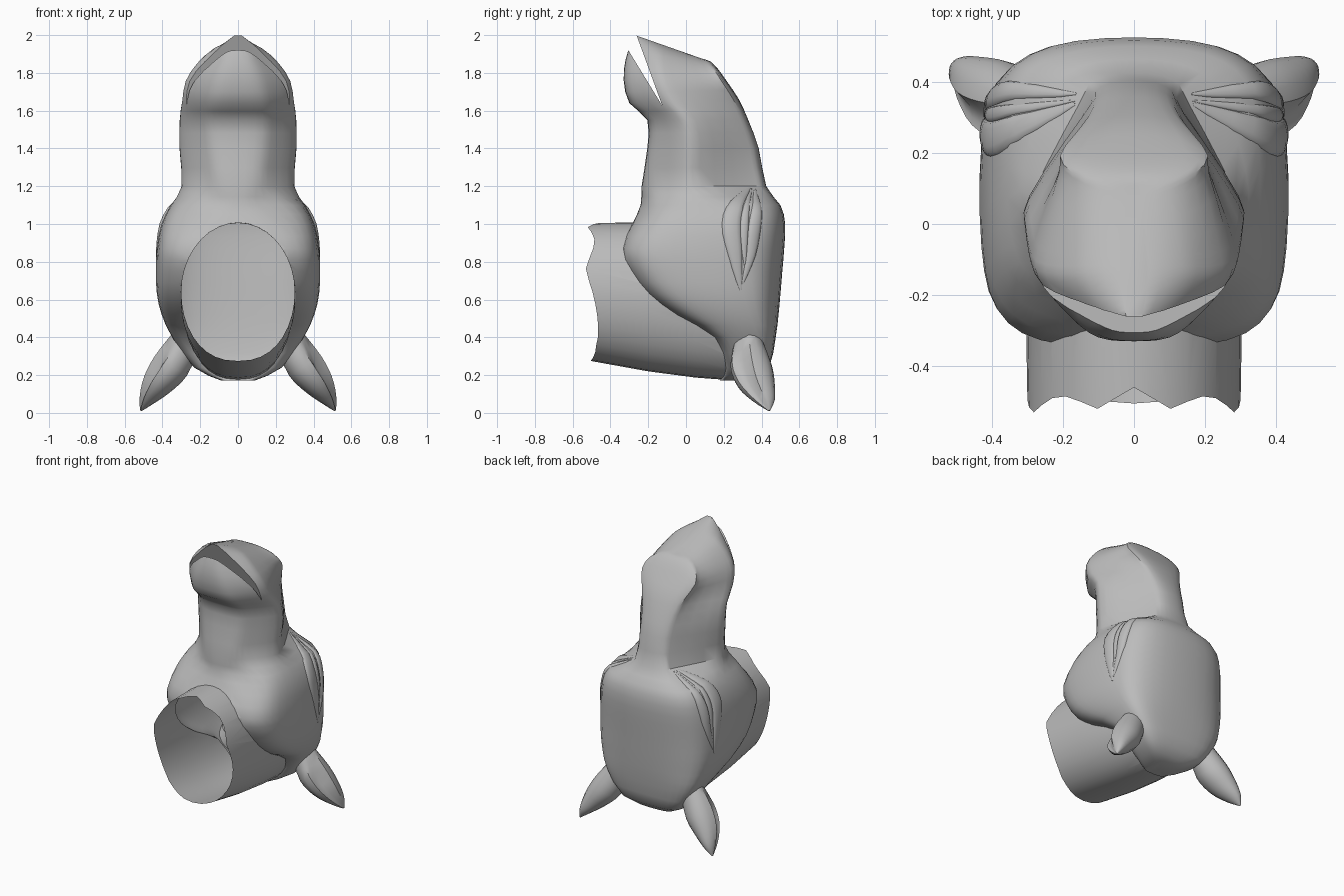
import bpy, bmesh, math
from mathutils import Vector

old = bpy.data.objects.get("Cube")
if old:
    bpy.data.objects.remove(old, do_unlink=True)

grey = bpy.data.materials.new("plain grey")
grey.use_nodes = True
colour = (0.5, 0.5, 0.5, 1)
grey.diffuse_color = colour
grey.node_tree.nodes["Principled BSDF"].inputs["Base Color"].default_value = colour


def catmull(pts, n, closed):
    """Smooth a list of points (any dimension) with n steps per span."""
    out, m = [], len(pts)
    get = (lambda i: pts[i % m]) if closed else (lambda i: pts[max(0, min(m - 1, i))])
    for i in range(m if closed else m - 1):
        a, b, c, d = (get(i + k) for k in (-1, 0, 1, 2))
        for s in range(n):
            t = s / n
            out.append([0.5 * (2 * q + (r - p) * t + (2 * p - 5 * q + 4 * r - u) * t * t
                               + (3 * q - p - 3 * r + u) * t ** 3)
                        for p, q, r, u in zip(a, b, c, d)])
    if not closed:
        out.append(list(pts[-1]))
    return out


def loft(name, rings):
    """Closed solid through rings of equal point count."""
    bm = bmesh.new()
    loops = [[bm.verts.new(p) for p in ring] for ring in rings]
    n = len(loops[0])
    for a, b in zip(loops, loops[1:]):
        for i in range(n):
            bm.faces.new((a[i], a[(i + 1) % n], b[(i + 1) % n], b[i]))
    bm.faces.new(loops[0])
    bm.faces.new(loops[-1])
    bmesh.ops.recalc_face_normals(bm, faces=bm.faces)
    me = bpy.data.meshes.new(name)
    bm.to_mesh(me)
    bm.free()
    me.materials.append(grey)
    ob = bpy.data.objects.new(name, me)
    bpy.context.collection.objects.link(ob)
    return ob


def activate(ob):
    bpy.ops.object.select_all(action='DESELECT')
    ob.select_set(True)
    bpy.context.view_layer.objects.active = ob


def smooth(ob, angle=38):
    activate(ob)
    bpy.ops.object.shade_smooth_by_angle(angle=math.radians(angle))


def combine(ob, other, operation):
    mod = ob.modifiers.new("combine", 'BOOLEAN')
    mod.operation, mod.object, mod.solver = operation, other, 'EXACT'
    activate(ob)
    bpy.ops.object.modifier_apply(modifier=mod.name)
    bpy.data.objects.remove(other, do_unlink=True)


# Head sections: z front, z back, y front, y back, half width, front flat, back flat
skull = [
    (.172, .172, .18, .35, .09, .05, .05),
    (.24, .24, .20, .44, .23, .14, .15),
    (.40, .40, .14, .475, .345, .22, .21),
    (.52, .52, -.07, .49, .40, .25, .23),
    (.63, .63, -.22, .50, .425, .26, .24),
    (.75, .75, -.31, .51, .43, .26, .24),
    (.87, .87, -.345, .52, .425, .26, .24),
    (1.0, 1.0, -.285, .525, .40, .21, .23),
    (1.1, 1.1, -.24, .50, .35, .10, .20),
]
muzzle = [
    (1.2, 1.2, -.235, .425, .285, .10, .11),
    (1.4, 1.4, -.205, .385, .295, .12, .09),
    (1.55, 1.55, -.205, .33, .295, .13, .11),
    (1.64, 1.66, -.30, .28, .285, .12, .15),
    (1.76, 1.75, -.33, .22, .268, .10, .19),
    (1.87, 1.82, -.32, .17, .208, .07, .16),
    (1.96, 1.86, -.29, .13, .13, .05, .09),
    (2.0, 1.87, -.27, .10, .04, .02, .02),
]
# Cheeks and brow are full and square, the muzzle tapers to a narrow bridge
sections = [s + (.75, .64, .78) for s in skull] + [s + (.45, .48, .27) for s in muzzle]


def head_ring(zf, zb, yf, yb, w, wf, wb, full, rear, brow):
    d = yb - yf
    half = [(wb, yb - .03 * d), (wb + brow * (w - wb), yb - .14 * d),
            (w, yf + rear * d), (w, yf + .32 * d),
            (wf + full * (w - wf), yf + .12 * d), (wf, yf + .02 * d)]
    flat = [(0, yb)] + half + [(0, yf)] + [(-x, y) for x, y in reversed(half)]
    return [(x, y, zf + (zb - zf) * (y - yf) / d) for x, y in catmull(flat, 3, True)]


head = loft("head", [head_ring(*s) for s in catmull(sections, 2, False)])

# Neck: hollow tube with a ragged open end, (y, z bottom, z top, half width)
ragged = [-.505, -.5, -.49, -.48, -.475, -.465, -.465, -.47, -.48, -.495,
          -.515, -.53, -.51, -.49, -.485, -.5, -.52, -.49, -.46]
neck_rings = []
for k, (y, z0, z1, w) in enumerate([(-.48, .60, .68, .04), (-.495, .275, 1.005, .30),
                                    (-.2, .22, 1.01, .305), (.05, .187, .97, .295),
                                    (.25, .172, .90, .275), (.38, .23, .75, .20)]):
    ring = []
    for i in range(36):
        a = math.tau * i / 36
        c, s = math.cos(a), math.sin(a)
        edge = ragged[round(math.degrees(math.asin(s)) / 10) + 9]
        p = 0.85 if s < 0 else 1.0
        ring.append((w * math.copysign(abs(c) ** p, c), edge if k == 1 else y,
                     (z0 + z1) / 2 + (z1 - z0) / 2 * s))
    neck_rings.append(ring)
combine(head, loft("neck", neck_rings), 'UNION')

# Mouth: a wedge cut between the lips
wedge = [(-.125, 1.625), (-.345, 1.985), (-.295, 2.09)]
cutter = loft("mouth_cutter", [[(x, y, z) for y, z in wedge] for x in (-.6, .6)])
cutter.hide_render = True
combine(head, cutter, 'DIFFERENCE')

# Open the neck end
bm = bmesh.new()
bm.from_mesh(head.data)
cap = [f for f in bm.faces if f.normal.y < -.5 and all(v.co.y < -.44 for v in f.verts)]
bmesh.ops.delete(bm, geom=cap, context='FACES')
bm.to_mesh(head.data)
bm.free()
smooth(head)
bpy.context.view_layer.update()


def strip(name, path, width, height):
    """Tapered half-round ridge that follows the surface of the head."""
    hits = [head.closest_point_on_mesh(Vector(p))[1:3] for p in catmull(path, 3, False)]
    last, rings = len(hits) - 1, []
    for j, (c, out) in enumerate(hits):
        along = hits[min(j + 1, last)][0] - hits[max(j - 1, 0)][0]
        across = out.cross(along).normalized()
        r = .08 + .92 * math.sin(math.pi * j / last)
        arc = [c + across * width * r * math.cos(t) + out * height * r * math.sin(t)
               for t in (math.pi * i / 6 for i in range(7))]
        rings.append(arc + [c - out * .003])
    smooth(loft(name, rings), 50)


# Ears: cupped, tapering; (x, y, z, half width, half depth)
ear_path = [(.27, .33, .39, .07, .08), (.355, .345, .25, .11, .10),
            (.43, .37, .15, .10, .08), (.485, .41, .07, .06, .042),
            (.515, .44, .012, .006, .005)]

for side, sx in (("left", 1), ("right", -1)):
    rings = []
    for j, (x, y, z, w, d) in enumerate(catmull(ear_path, 3, False)):
        ring = []
        for i in range(16):
            a = math.tau * i / 16
            cup = 1 - .5 * min(1, j / 4) * (i in (5, 6))
            u = d * math.sin(a) * cup
            ring.append((sx * (x + .83 * u), y + w * math.cos(a), z + .55 * u))
        rings.append(ring)
    smooth(loft(side + "_ear", rings), 45)

    # Eyes: broad lids on either side of a narrow eye
    for part, width, height, path in (
            ("lower_eyelid", .05, .016, [(.17, .34, 1.2), (.33, .27, 1.11), (.40, .24, 1.0),
                                         (.43, .26, .84), (.43, .29, .65)]),
            ("eye", .022, .010, [(.17, .35, 1.2), (.34, .32, 1.09), (.40, .31, .99),
                                 (.42, .31, .88), (.43, .315, .77)]),
            ("upper_eyelid", .035, .016, [(.17, .37, 1.2), (.33, .375, 1.09), (.39, .365, .98),
                                          (.41, .345, .84), (.43, .30, .68)])):
        strip(f"{side}_{part}", [(sx * x, y, z) for x, y, z in path], width, height)
